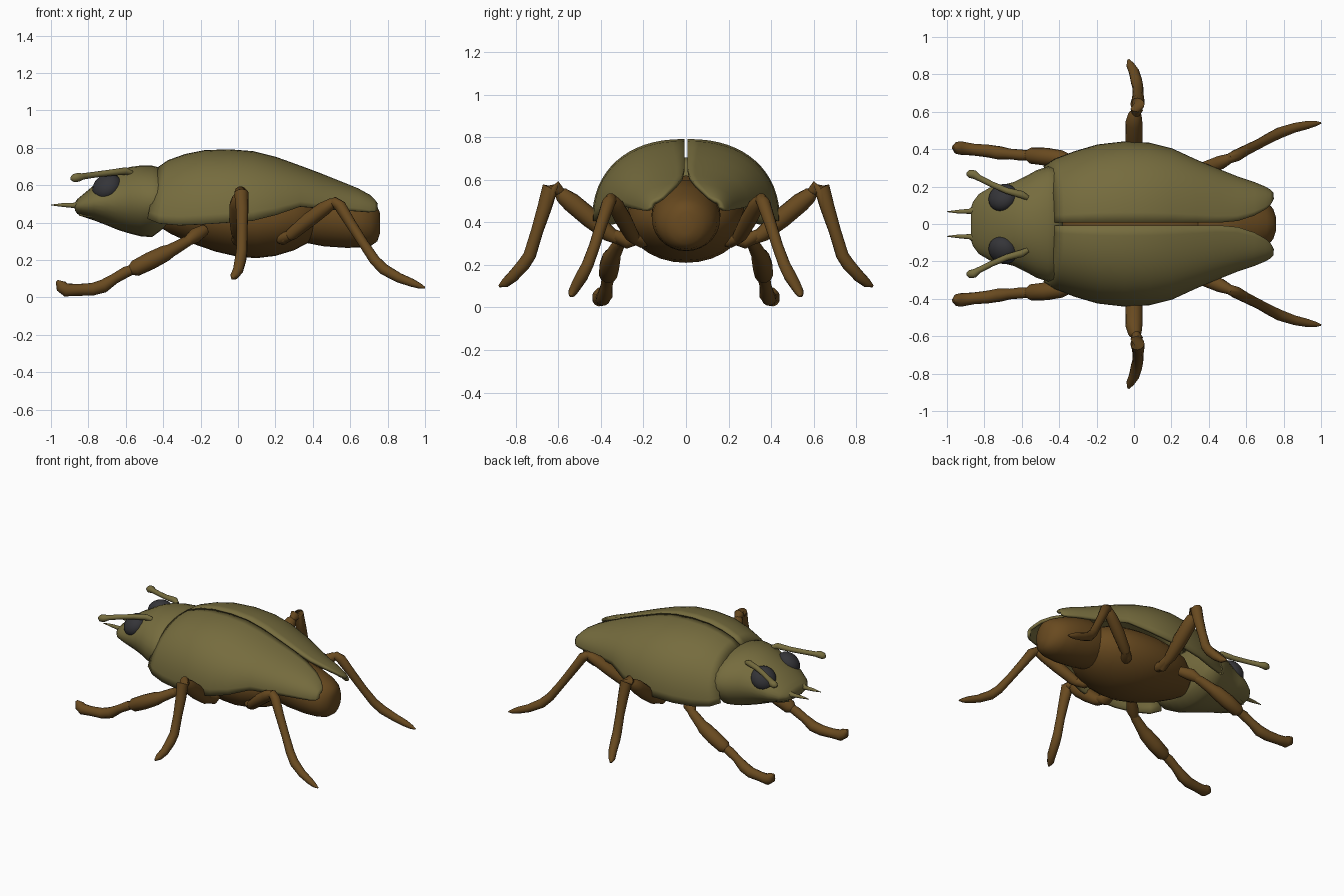
import bpy, bmesh, math
from mathutils import Vector


def material(name, rgb):
    m = bpy.data.materials.new(name)
    m.diffuse_color = (*rgb, 1)
    return m


OLIVE = material("olive", (0.18, 0.15, 0.048))
BROWN = material("brown", (0.14, 0.068, 0.014))
DARK = material("dark_grey", (0.035, 0.035, 0.04))


def skin(name, rings, mat, closed=True, mirror=False):
    """Join successive rings of points into one smooth surface."""
    bm = bmesh.new()
    rows = [[bm.verts.new(p) for p in r] for r in rings]
    n = len(rows[0])
    for a, b in zip(rows, rows[1:]):
        for i in range(n if closed else n - 1):
            j = (i + 1) % n
            bm.faces.new((a[i], a[j], b[j], b[i]))
    if closed:
        bm.faces.new(rows[0])
        bm.faces.new(rows[-1])
    bmesh.ops.recalc_face_normals(bm, faces=bm.faces)
    return finish(name, bm, mat, mirror)


def finish(name, bm, mat, mirror):
    me = bpy.data.meshes.new(name)
    bm.to_mesh(me)
    bm.free()
    me.materials.append(mat)
    ob = bpy.data.objects.new(name, me)
    bpy.context.collection.objects.link(ob)
    bpy.context.view_layer.objects.active = ob
    ob.select_set(True)
    bpy.ops.object.shade_smooth_by_angle(angle=math.radians(50))
    ob.select_set(False)
    if mirror:
        mod = ob.modifiers.new("mirror", 'MIRROR')
        mod.use_axis = (False, True, False)
    return ob


def hull(name, stations, mat, n=28):
    """Elliptical loft along x; stations are (x, half width, bottom, top)."""
    rings = []
    for x, w, lo, hi in stations:
        c, h = (lo + hi) / 2, (hi - lo) / 2
        rings.append([(x, w * math.cos(t), c + h * math.sin(t))
                      for t in (2 * math.pi * i / n for i in range(n))])
    return skin(name, rings, mat)


def limb(name, pts, mat, n=12):
    """Tapered tube; points are (x, y, z, radius). Mirrored to the other side."""
    P = [Vector(p[:3]) for p in pts]
    rings = []
    for i, p in enumerate(P):
        d = (P[min(i + 1, len(P) - 1)] - P[max(i - 1, 0)]).normalized()
        u = d.cross(Vector((0.31, -0.9, 0.3))).normalized()
        v = d.cross(u)
        rings.append([p + pts[i][3] * (u * math.cos(t) + v * math.sin(t))
                      for t in (2 * math.pi * k / n for k in range(n))])
    return skin(name, rings, mat, mirror=True)


# Head and collar
hull("head", [(-.872, .085, .465, .505), (-.86, .12, .447, .525), (-.83, .16, .432, .55),
              (-.77, .195, .412, .60), (-.70, .21, .385, .64), (-.64, .225, .36, .675),
              (-.58, .255, .342, .697), (-.52, .288, .327, .705), (-.46, .307, .322, .705),
              (-.41, .30, .36, .692), (-.38, .26, .385, .66)], OLIVE)

# Wing cases: each station is x, inner y, inner z, outer y, outer z
wing = [(-.42, .007, .69, .30, .42), (-.37, .007, .725, .34, .395), (-.28, .007, .757, .38, .385),
        (-.18, .007, .777, .415, .39), (-.05, .007, .782, .432, .40), (.08, .007, .772, .425, .41),
        (.20, .007, .742, .395, .44), (.33, .007, .695, .335, .485), (.45, .007, .65, .285, .475),
        (.55, .016, .61, .245, .465), (.64, .045, .573, .215, .46), (.70, .08, .54, .19, .455),
        (.725, .105, .515, .175, .457), (.74, .135, .495, .158, .47)]
rings = []
for x, yi, zi, yo, zo in wing:
    row = []
    for k in range(17):
        t = k / 16 * math.pi / 2
        s, c = math.sin(t) ** 0.88, max(math.cos(t), 0) ** 0.88
        lean = -.06 * (1 - c) * max(0, (-x - .1) / .32)
        row.append((x + lean, yi + (yo - yi) * s, zo + (zi - zo) * c))
    rings.append(row)
case = skin("wing_cases", rings, OLIVE, closed=False)
shell = case.modifiers.new("thickness", 'SOLIDIFY')
shell.thickness, shell.offset = .02, 0
case.modifiers.new("mirror", 'MIRROR').use_axis = (False, True, False)

# Thorax and abdomen
hull("thorax", [(-.40, .08, .365, .50), (-.36, .14, .34, .54), (-.25, .22, .29, .585),
                (-.12, .262, .245, .61), (0, .28, .217, .62), (.10, .28, .21, .62),
                (.20, .27, .222, .61), (.30, .24, .252, .59), (.38, .19, .295, .555),
                (.43, .12, .34, .52)], BROWN)
hull("abdomen", [(.27, .12, .33, .54), (.36, .15, .292, .58), (.46, .162, .273, .60),
                 (.58, .16, .265, .565), (.66, .145, .267, .535), (.71, .12, .275, .51),
                 (.745, .08, .30, .485), (.76, .035, .345, .45)], BROWN)

# Eyes
for side, label in ((1, "left"), (-1, "right")):
    bpy.ops.mesh.primitive_uv_sphere_add(segments=24, ring_count=14, radius=1,
                                         location=(-.70, side * .14, .59),
                                         rotation=(side * -.6, -.6, 0))
    eye = bpy.context.object
    eye.name = label + "_eye"
    eye.scale = (.082, .08, .062)
    eye.data.materials.append(DARK)
    bpy.ops.object.shade_smooth()

# Antennae, mandibles and palps
limb("antennae", [(-.57, .14, .665, .014), (-.60, .157, .676, .02), (-.68, .178, .667, .017),
                  (-.76, .212, .657, .016), (-.83, .247, .647, .017), (-.855, .265, .642, .024),
                  (-.88, .268, .637, .022), (-.895, .268, .635, .008)], OLIVE)
limb("mandibles", [(-.82, .08, .495, .035), (-.86, .072, .492, .022), (-.88, .068, .492, .014),
                   (-.94, .066, .494, .01), (-1, .066, .494, .002)], OLIVE)
limb("palps", [(-.76, .09, .45, .03), (-.80, .085, .445, .02), (-.85, .07, .44, .003)], OLIVE)

# Front legs
limb("front_coxae", [(-.18, .24, .36, .03), (-.23, .29, .33, .04), (-.27, .315, .30, .026)], BROWN)
limb("front_femurs", [(-.23, .30, .315, .018), (-.28, .318, .295, .03), (-.36, .342, .25, .036),
                      (-.39, .35, .235, .044), (-.47, .36, .195, .048), (-.55, .366, .155, .044),
                      (-.575, .369, .145, .026)], BROWN)
limb("front_feet", [(-.54, .365, .16, .024), (-.60, .368, .135, .03), (-.66, .374, .10, .028),
                    (-.72, .38, .06, .036), (-.78, .39, .043, .035), (-.86, .398, .04, .032),
                    (-.92, .405, .04, .036), (-.945, .407, .06, .033), (-.968, .409, .088, .008)], BROWN)

# Middle legs
limb("middle_coxae", [(0, .19, .34, .03), (.0, .28, .31, .035), (.0, .34, .34, .03)], BROWN)
limb("middle_femurs", [(0, .30, .31, .02), (0, .36, .345, .037), (0, .45, .42, .047),
                       (0, .54, .495, .046), (.005, .585, .53, .036), (.01, .61, .55, .014)], BROWN)
limb("middle_feet", [(.01, .585, .54, .02), (.015, .612, .562, .034), (.018, .64, .56, .038),
                     (.022, .665, .47, .034), (.022, .70, .36, .029), (.02, .735, .245, .03),
                     (.013, .765, .20, .031), (.0, .815, .145, .028), (-.02, .85, .115, .022),
                     (-.03, .878, .10, .006)], BROWN)

# Hind legs
limb("hind_coxae", [(.20, .15, .33, .03), (.24, .21, .315, .035), (.28, .255, .33, .026)], BROWN)
limb("hind_femurs", [(.24, .225, .305, .018), (.29, .255, .34, .034), (.38, .295, .415, .04),
                     (.46, .328, .475, .038), (.505, .348, .505, .028), (.53, .36, .515, .012)], BROWN)
limb("hind_feet", [(.49, .34, .50, .018), (.515, .352, .51, .028), (.545, .365, .49, .032),
                   (.60, .395, .40, .028), (.67, .43, .29, .026), (.73, .463, .20, .028),
                   (.78, .488, .15, .03), (.86, .515, .105, .026), (.93, .53, .078, .022),
                   (.97, .537, .062, .015), (1, .54, .052, .004)], BROWN)
